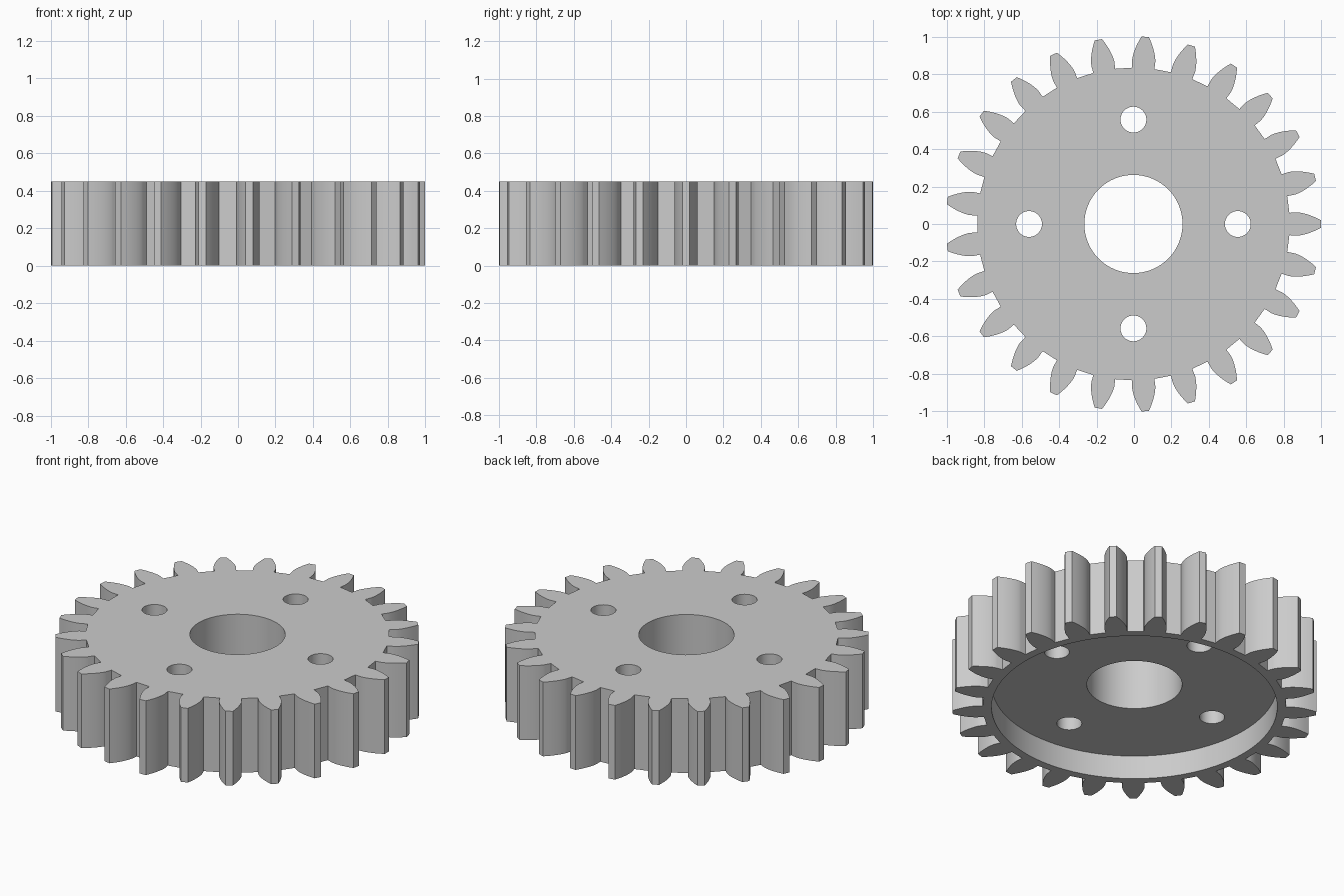
import bpy
import bmesh
from math import cos, sin, pi, radians, sqrt, acos, tan

TEETH = 25
TIP_R, BASE_R, ROOT_R = 1.001, 0.87, 0.834
HALF_ANGLE = radians(4.1)      # half tooth thickness at the base circle
HEIGHT, RECESS = 0.45, 0.143
OFFSET_X = -0.003              # an odd tooth count is not symmetric in x
FLANK_STEPS = 8

cube = bpy.data.objects.get("Cube")
if cube:
    bpy.data.objects.remove(cube, do_unlink=True)

steel = bpy.data.materials.new("grey_steel")
steel.use_nodes = True
colour = (0.6, 0.6, 0.6, 1)
steel.diffuse_color = colour
steel.node_tree.nodes["Principled BSDF"].inputs["Base Color"].default_value = colour


def prism(name, outline, z0, z1):
    """Solid made by extruding a closed 2D outline from z0 to z1."""
    bm = bmesh.new()
    face = bm.faces.new([bm.verts.new((x + OFFSET_X, y, z0)) for x, y in outline])
    new = bmesh.ops.extrude_face_region(bm, geom=[face])["geom"]
    verts = [v for v in new if isinstance(v, bmesh.types.BMVert)]
    bmesh.ops.translate(bm, verts=verts, vec=(0, 0, z1 - z0))
    bmesh.ops.recalc_face_normals(bm, faces=bm.faces)
    mesh = bpy.data.meshes.new(name)
    bm.to_mesh(mesh)
    bm.free()
    mesh.materials.append(steel)
    obj = bpy.data.objects.new(name, mesh)
    bpy.context.collection.objects.link(obj)
    return obj


def circle(radius, sides, cx=0, cy=0):
    return [(cx + radius * cos(2 * pi * i / sides),
             cy + radius * sin(2 * pi * i / sides)) for i in range(sides)]


# Involute flank as (radius, half angle) pairs, from root to tip
flank = [(ROOT_R, HALF_ANGLE)]
for i in range(FLANK_STEPS + 1):
    r = BASE_R + (TIP_R - BASE_R) * (i / FLANK_STEPS) ** 1.5
    pressure = acos(BASE_R / r)
    flank.append((r, HALF_ANGLE - (tan(pressure) - pressure)))

# Toothed outline
outline = []
for t in range(TEETH):
    mid = 2 * pi * t / TEETH
    side = [(r, mid - a) for r, a in flank] + [(r, mid + a) for r, a in reversed(flank)]
    outline += [(r * cos(a), r * sin(a)) for r, a in side]
gear = prism("gear_body", outline, 0, HEIGHT)

# Cutters: underside recess, centre bore and four bolt holes
cutters = [prism("recess_cutter", circle(0.785, 96), -0.1, RECESS),
           prism("bore_cutter", circle(0.262, 64), -0.2, HEIGHT + 0.1)]
for k in range(4):
    cx, cy = 0.557 * cos(k * pi / 2), 0.557 * sin(k * pi / 2)
    cutters.append(prism("bolt_hole_cutter", circle(0.069, 40, cx, cy), -0.2, HEIGHT + 0.1))

bpy.ops.object.select_all(action="DESELECT")
bpy.context.view_layer.objects.active = gear
gear.select_set(True)
for cutter in cutters:
    cutter.hide_render = True
    mod = gear.modifiers.new("cut", "BOOLEAN")
    mod.operation, mod.solver, mod.object = "DIFFERENCE", "EXACT", cutter
    bpy.ops.object.modifier_apply(modifier=mod.name)
    bpy.data.objects.remove(cutter, do_unlink=True)

# Smooth flanks and bores, sharp rims
bpy.ops.object.shade_smooth_by_angle(angle=radians(30))
